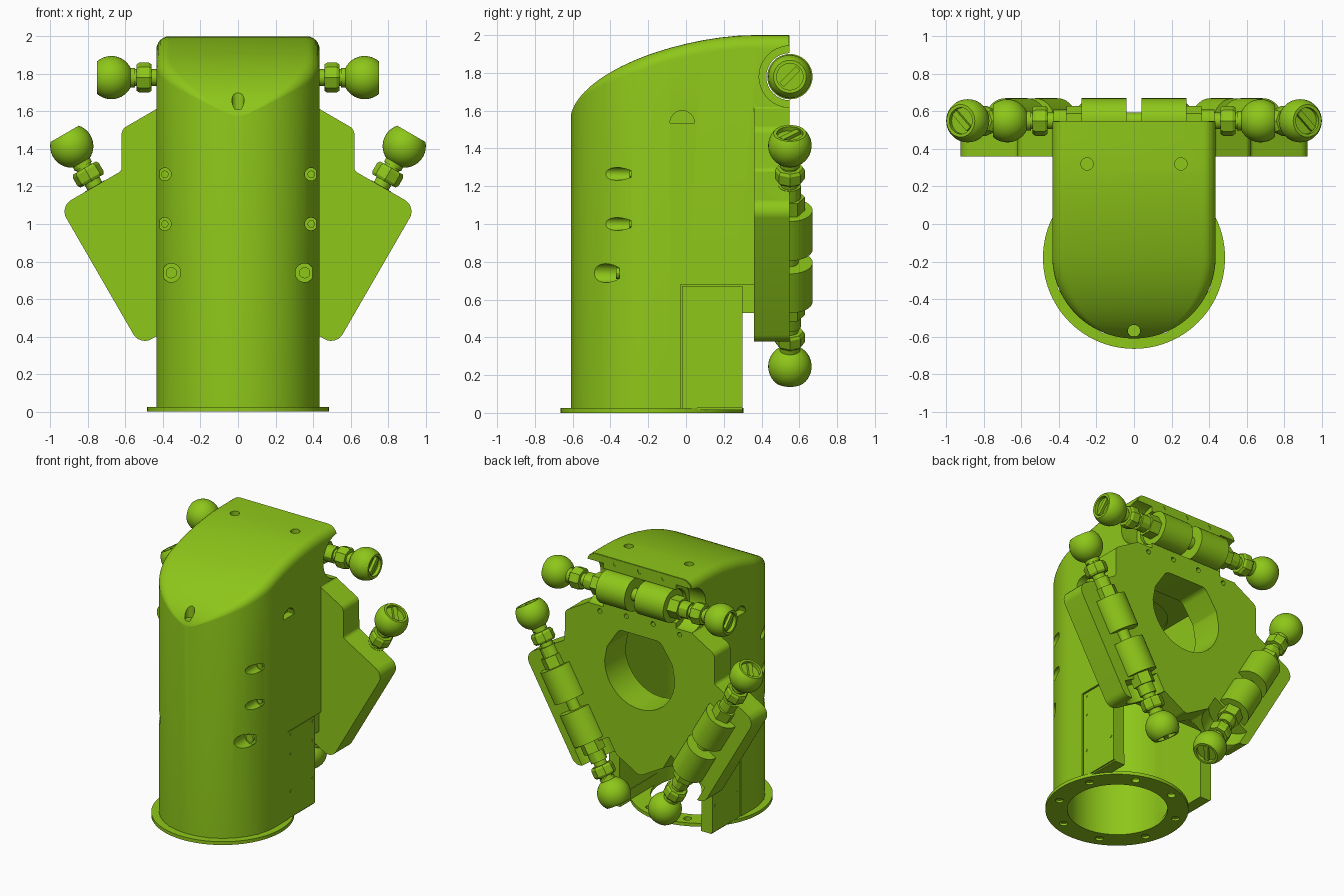
import bpy, bmesh
from math import sin, cos, pi, radians, sqrt
from mathutils import Vector, Matrix

if "Cube" in bpy.data.objects:
    bpy.data.objects.remove(bpy.data.objects["Cube"])

green = bpy.data.materials.new("green")
green.diffuse_color = (0.27, 0.57, 0.01, 1)
green.use_nodes = True
green.node_tree.nodes["Principled BSDF"].inputs["Base Color"].default_value = green.diffuse_color
CZ = 1.147          # height of the three-fold centre of the back plate
AXIS_Y = 0.55       # depth of the strut axes
AXIS_H = 0.633      # distance of the strut axes from the centre
ARMS = [Matrix.Translation((0, 0, CZ)) @ Matrix.Rotation(radians(a), 4, 'Y') for a in (0, 120, 240)]


def finish(name, bm, matrix=None):
    bmesh.ops.remove_doubles(bm, verts=bm.verts, dist=1e-5)
    if matrix:
        bm.transform(matrix)
    bmesh.ops.recalc_face_normals(bm, faces=bm.faces)
    me = bpy.data.meshes.new(name)
    bm.to_mesh(me)
    bm.free()
    ob = bpy.data.objects.new(name, me)
    me.materials.append(green)
    bpy.context.collection.objects.link(ob)
    return ob


def box(name, lo, hi, matrix=None):
    bm = bmesh.new()
    bmesh.ops.create_cube(bm, size=1)
    for v in bm.verts:
        v.co = [l + (h - l) * (c + 0.5) for l, h, c in zip(lo, hi, v.co)]
    return finish(name, bm, matrix)


def cyl(name, r, p0, p1, n=24, matrix=None):
    p0, p1 = Vector(p0), Vector(p1)
    bm = bmesh.new()
    bmesh.ops.create_cone(bm, cap_ends=True, segments=n, radius1=r, radius2=r, depth=(p1 - p0).length)
    m = Matrix.Translation((p0 + p1) / 2) @ (p1 - p0).to_track_quat('Z', 'Y').to_matrix().to_4x4()
    bm.transform(m)
    return finish(name, bm, matrix)


def prism(name, pts, y0, y1):
    bm = bmesh.new()
    face = bm.faces.new([bm.verts.new((x, y0, z)) for x, z in pts])
    out = bmesh.ops.extrude_face_region(bm, geom=[face])["geom"]
    bmesh.ops.translate(bm, verts=[g for g in out if isinstance(g, bmesh.types.BMVert)], vec=(0, y1 - y0, 0))
    return finish(name, bm)


def lathe(name, profile, n, matrix):
    """Revolve (x, radius) points round the x axis; ends lie on the axis."""
    bm = bmesh.new()
    rings = [[bm.verts.new((x, r * cos(2 * pi * i / n), r * sin(2 * pi * i / n))) for i in range(n)]
             for x, r in profile]
    for a, b in zip(rings, rings[1:]):
        for i in range(n):
            bm.faces.new((a[i], a[(i + 1) % n], b[(i + 1) % n], b[i]))
    return finish(name, bm, matrix)


def rounded(corners, steps=6):
    """Round each (x, z, radius) corner of a polygon."""
    pts = []
    for i, (x, z, r) in enumerate(corners):
        p = Vector((x, z))
        a = (Vector(corners[i - 1][:2]) - p).normalized()
        b = (Vector(corners[(i + 1) % len(corners)][:2]) - p).normalized()
        half = a.angle(b) / 2
        c = p + (a + b).normalized() * (r / sin(half))
        s, e = p + a * (r / (sin(half) / cos(half))) - c, p + b * (r / (sin(half) / cos(half))) - c
        for k in range(steps + 1):
            pts.append(tuple(c + s.lerp(e, k / steps).normalized() * r))
    return pts


def cut(ob, cutters):
    for c in cutters:
        c.hide_render = True
        m = ob.modifiers.new("cut", 'BOOLEAN')
        m.operation, m.solver, m.object = 'DIFFERENCE', 'EXACT', c
    bpy.context.view_layer.update()
    me = bpy.data.meshes.new_from_object(ob.evaluated_get(bpy.context.evaluated_depsgraph_get()))
    ob.modifiers.clear()
    ob.data = me
    for c in cutters:
        bpy.data.objects.remove(c)


# tower body: U-shaped plan with a curved, filleted top
R, YC, BACK = 0.435, -0.175, 0.545


def top(y):
    u = min(1, max(0, (0.35 - y) / 0.962))
    return 1.555 + 0.445 * (1 - u ** 1.7) ** 0.55


side = [(R, BACK - 0.09 * k, 1, 0) for k in range(8)]
arc = [(R * cos(a), YC - R * sin(a), cos(a), -sin(a)) for a in [pi * k / 48 for k in range(49)]]
plan = side + arc + [(-x, y, -nx, ny) for x, y, nx, ny in reversed(side)]
n = len(plan)
bm = bmesh.new()
rings = [[bm.verts.new((x, y, 0.015)) for x, y, _, _ in plan]]
for k in range(7):
    a = pi / 2 * k / 6
    ring = []
    for x, y, nx, ny in plan:
        r = 0.07 * nx * nx
        d = r * (1 - cos(a))
        ring.append(bm.verts.new((x - nx * d, y - ny * d, top(y - ny * d) - r * (1 - sin(a)))))
    rings.append(ring)
for a, b in zip(rings, rings[1:]):
    for i in range(n - 1):
        bm.faces.new((a[i], a[i + 1], b[i + 1], b[i]))
t = rings[-1]
for i in range(n // 2 - 1):
    bm.faces.new((t[i], t[i + 1], t[n - 2 - i], t[n - 1 - i]))
bm.faces.new((t[n // 2 - 1], t[n // 2], t[n // 2 + 1]))
bm.faces.new(rings[0])
bm.faces.new([r[0] for r in rings] + [r[-1] for r in reversed(rings)])
body = finish("tower_body", bm)

# back plate with three arms
arm = [(-0.428, 0.469, 0.03), (-0.428, 0.85, 0.07), (0.428, 0.85, 0.07), (0.428, 0.469, 0.03), (0.62, 0.358, 0.05)]
outline = []
for M in ARMS:
    for x, z, r in arm:
        p = M @ Vector((x, 0, z))
        outline.append((p.x, p.z, r))
plate = prism("back_plate", rounded(outline), 0.36, 0.548)

# window: round below, flat and tapered above
window = [(0.29 * cos(a), 1.22 + 0.29 * sin(a)) for a in [pi + pi * k / 24 for k in range(25)]]
window += rounded([(0.29, 1.22, 0.01), (0.27, 1.33, 0.05), (0.17, 1.48, 0.06),
                   (-0.17, 1.48, 0.06), (-0.27, 1.33, 0.05), (-0.29, 1.22, 0.01)])[7:-7]


def grooves(M):
    a = lambda s: (s, AXIS_Y, AXIS_H)
    return [cyl("groove", 0.125, a(-0.32), a(0.32), 32, M)] + \
           [cyl("groove", 0.163, a(s * 0.3), a(s * 0.7), 40, M) for s in (-1, 1)]


# body cut-outs
cuts = [box("lower_back", (-1, 0.36, -0.1), (1, 1, 1.62)),
        box("foot_back", (-1, 0.3, -0.1), (1, 1, 0.53)),
        cyl("bore", 0.34, (0, YC, -0.1), (0, YC, 1.5), 64),
        box("cavity", (-0.339, YC, 0.1), (0.339, 0.3, 1.49)),
        box("back_opening", (-0.335, YC, -0.1), (0.335, 0.5, 0.48)),
        prism("window", window, 0, 0.7),
        cyl("front_hole", 0.033, (0, -0.57, 1.61), (0, -0.57, 1.9))]
cuts += grooves(ARMS[0])
for s in (-1, 1):
    for x, z, r in ((0.39, 1.265, 0.034), (0.39, 1.0, 0.034), (0.355, 0.74, 0.05)):
        cuts.append(cyl("screw_hole", r, (s * x, -0.7, z), (s * x, -0.29 - (0.39 - x) * 1.8, z)))
    cuts.append(cyl("top_hole", 0.033, (s * 0.25, 0.32, 1.9), (s * 0.25, 0.32, 2.1)))
    half = [(0.065 * cos(a), 0) for a in (0,)]
    half = [(-0.02 + 0.065 * cos(pi * k / 12), 1.535 + 0.065 * sin(pi * k / 12)) for k in range(13)]
    c = prism("side_pocket", half, 0.38, 0.5)
    c.data.transform(Matrix.Rotation(-pi / 2, 4, 'Z'))       # y -> x, x -> -y
    c.data.transform(Matrix.Scale(-1, 4, (0, 1, 0)))
    c.data.transform(Matrix.Scale(s, 4, (1, 0, 0)))
    if s > 0:
        c.data.flip_normals()
    cuts.append(c)
    cuts.append(box("panel_recess", (min(s * 0.42, s * 0.5), -0.03, -0.1), (max(s * 0.42, s * 0.5), 0.4, 0.68)))
cut(body, cuts)

# screw heads and access panels
for s in (-1, 1):
    box("access_panel", (min(s * 0.4, s * 0.43), -0.022, 0.025), (max(s * 0.4, s * 0.43), 0.298, 0.672))
    for y in (0.01, 0.27):
        for z in (0.22, 0.5, 0.645):
            cyl("panel_screw", 0.01, (s * 0.42, y, z), (s * 0.433, y, z), 10)
    for x, z, r, y in ((0.39, 1.265, 0.02, -0.3), (0.39, 1.0, 0.02, -0.3), (0.355, 0.74, 0.03, -0.37)):
        cyl("body_screw", r, (s * x, y, z), (s * x, y + 0.03, z), 12)

# base flange ring with bolt holes
flange = cyl("base_flange", 0.485, (0, YC - 0.005, 0), (0, YC - 0.005, 0.025), 96)
ring_holes = [cyl("bore", 0.34, (0, YC, -0.1), (0, YC, 0.1), 64)]
for k in range(8):
    a = pi / 8 + k * pi / 4
    x, y = 0.412 * cos(a), YC + 0.412 * sin(a)
    ring_holes.append(cyl("bolt_hole", 0.028, (x, y, -0.1), (x, y, 0.1), 16))
cut(flange, ring_holes)

# plate cut-outs: window, strut grooves and small screw holes
cuts = [prism("window", window, 0, 0.7)]
for M in ARMS:
    cuts += grooves(M)
    for x, z in ((-0.33, 0.43), (-0.11, 0.45), (0.11, 0.45), (0.33, 0.43), (-0.2, 0.815), (0, 0.815), (0.2, 0.815)):
        cuts.append(cyl("plate_hole", 0.018, (x, 0.5, z), (x, 0.6, z), 12, M))
cut(plate, cuts)

# struts: sleeve, nuts and a truncated ball at each end
ball = [(0.675 + 0.115 * sin(a), 0.115 * cos(a)) for a in [radians(-62 + 103 * k / 18) for k in range(19)]]
ball = [(0.55, 0), (0.55, 0.052), (0.58, 0.052)] + ball + [(0.75, 0.07), (0.725, 0.07), (0.725, 0)]
for M in ARMS:
    for flip in (0, pi):
        L = M @ Matrix.Translation((0, AXIS_Y, AXIS_H)) @ Matrix.Rotation(flip, 4, 'Z')
        lathe("strut_sleeve", [(0.04, 0), (0.04, 0.12), (0.28, 0.12), (0.28, 0)], 40, L)
        lathe("strut_rod", [(0.0, 0), (0.0, 0.045), (0.57, 0.045), (0.57, 0)], 20, L)
        lathe("inner_nut", [(0.28, 0), (0.28, 0.08), (0.36, 0.08), (0.36, 0)], 6, L)
        lathe("collar", [(0.36, 0), (0.36, 0.06), (0.43, 0.06), (0.43, 0)], 12, L)
        lathe("outer_nut", [(0.46, 0), (0.46, 0.07), (0.475, 0.08), (0.525, 0.08), (0.54, 0.07), (0.54, 0)], 8, L)
        lathe("ball_end", ball, 40, L)
        box("ball_slot_bar", (0.715, -0.062, -0.016), (0.745, 0.062, 0.016), L @ Matrix.Rotation(pi / 4, 4, 'X'))

# smooth shading with sharp edges kept
for ob in bpy.context.collection.objects:
    ob.select_set(True)
    bpy.context.view_layer.objects.active = ob
bpy.ops.object.shade_smooth_by_angle(angle=radians(30))
